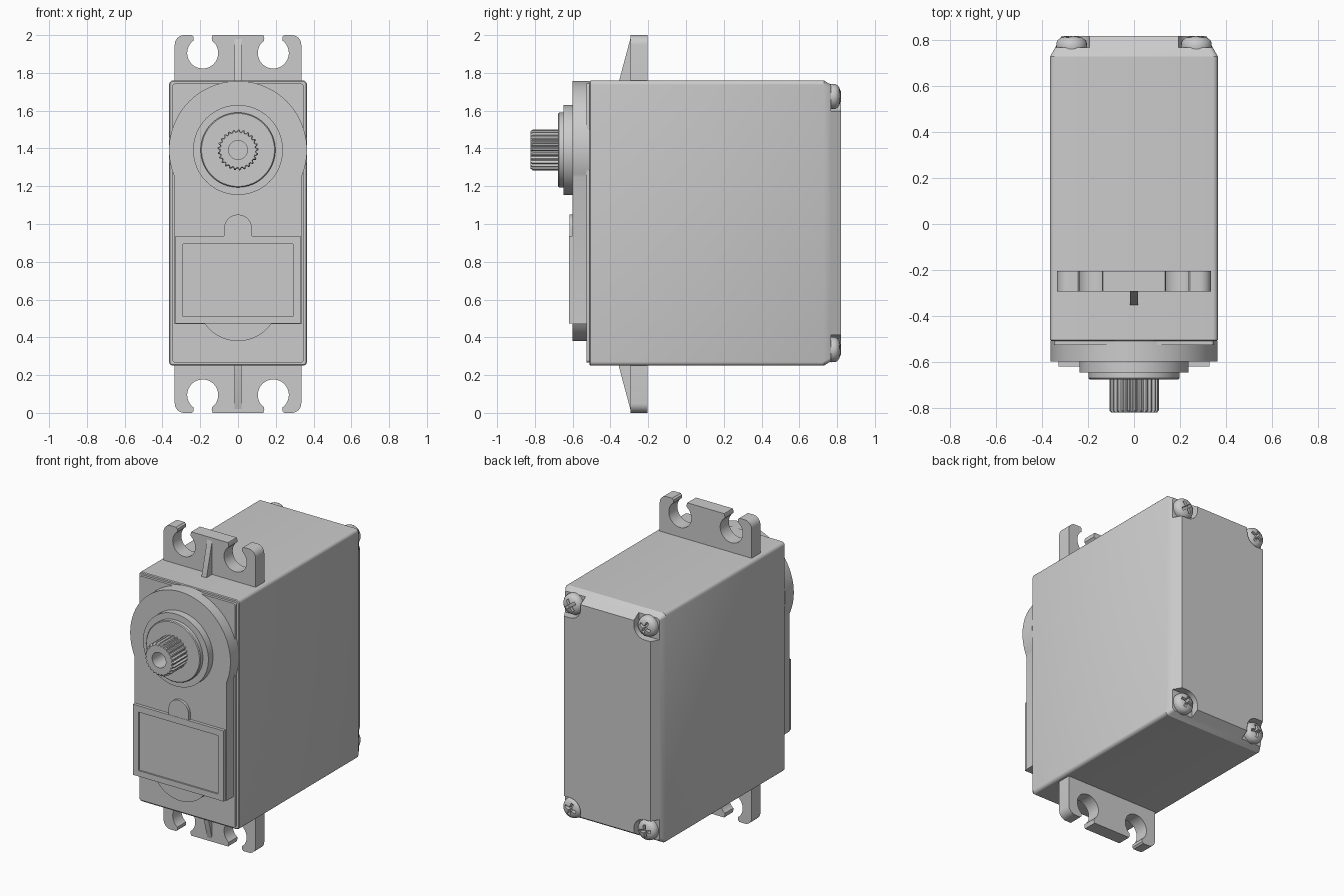
import bpy, bmesh, math
from math import cos, sin, radians, pi

if "Cube" in bpy.data.objects:
    bpy.data.objects.remove(bpy.data.objects["Cube"])

CZ = 1.005   # body centre height
SZ = 1.392   # output shaft height


def arc(cx, cz, r, a0, a1, n):
    return [(cx + r * cos(radians(a0 + (a1 - a0) * i / n)),
             cz + r * sin(radians(a0 + (a1 - a0) * i / n))) for i in range(n + 1)]


def circle(cx, cz, r, n=64):
    return arc(cx, cz, r, 0, 360, n)[:-1]


def rrect(cx, cz, hx, hz, r, n=5):
    pts = []
    for k, (sx, sz) in enumerate([(1, 1), (-1, 1), (-1, -1), (1, -1)]):
        pts += arc(cx + sx * (hx - r), cz + sz * (hz - r), r, 90 * k, 90 * k + 90, n)
    return pts


def rect(x0, x1, z0, z1):
    return [(x0, z0), (x1, z0), (x1, z1), (x0, z1)]


def loft(name, rings, smooth=30):
    """Skin a list of (y, [(x, z), ...]) rings and cap both ends."""
    bm = bmesh.new()
    loops = [[bm.verts.new((x, y, z)) for x, z in pts] for y, pts in rings]
    for a, b in zip(loops, loops[1:]):
        n = len(a)
        for i in range(n):
            j = (i + 1) % n
            bm.faces.new((a[i], a[j], b[j], b[i]))
    bm.faces.new(loops[0])
    bm.faces.new(loops[-1])
    bmesh.ops.recalc_face_normals(bm, faces=bm.faces)
    mesh = bpy.data.meshes.new(name)
    bm.to_mesh(mesh)
    bm.free()
    ob = bpy.data.objects.new(name, mesh)
    bpy.context.collection.objects.link(ob)
    finish(ob, smooth)
    return ob


def select(ob):
    bpy.ops.object.select_all(action='DESELECT')
    ob.select_set(True)
    bpy.context.view_layer.objects.active = ob


def finish(ob, angle=30):
    select(ob)
    bpy.ops.object.shade_smooth_by_angle(angle=radians(angle))


def cut(ob, cutter):
    mod = ob.modifiers.new("cut", 'BOOLEAN')
    mod.operation = 'DIFFERENCE'
    mod.solver = 'EXACT'
    mod.object = cutter
    select(ob)
    bpy.ops.object.modifier_apply(modifier=mod.name)
    bpy.data.objects.remove(cutter)


# main case with chamfered back
body = loft("case_body", [
    (-0.51, rrect(0, CZ, 0.36, 0.75, 0.018)),
    (-0.505, rrect(0, CZ, 0.365, 0.755, 0.022)),
    (0.73, rrect(0, CZ, 0.365, 0.755, 0.022)),
    (0.82, rrect(0, CZ, 0.315, 0.7, 0.015))])

# corner pockets and cross-head screws
for sx in (-1, 1):
    for sz in (-1, 1):
        x, z = sx * 0.272, CZ + sz * 0.67
        cut(body, loft("pocket_cutter", [
            (y, rrect(x + sx * 0.06, z + sz * 0.06, 0.138, 0.138, 0.078, 10))
            for y in (0.768, 0.9)]))
        screw = loft("case_screw", [(y, circle(x, z, r, 32)) for y, r in (
            (0.75, 0.064), (0.772, 0.067), (0.79, 0.066), (0.802, 0.06),
            (0.812, 0.046), (0.817, 0.028), (0.819, 0.01))])
        w, l, tilt = 0.009, 0.04, 0.4 + sx * 0.25 + sz * 0.3
        cross = [(l, -w), (l, w), (w, w), (w, l), (-w, l), (-w, w),
                 (-l, w), (-l, -w), (-w, -w), (-w, -l), (w, -l), (w, -w)]
        cross = [(x + a * cos(tilt) - b * sin(tilt), z + a * sin(tilt) + b * cos(tilt))
                 for a, b in cross]
        cut(screw, loft("cross_cutter", [(0.785, cross), (0.85, cross)]))
        finish(screw)
finish(body)

# recessed front panel
loft("front_panel", [(-0.50, rrect(0, CZ, 0.348, 0.738, 0.015)),
                     (-0.527, rrect(0, CZ, 0.348, 0.738, 0.015))])

# raised gear cover: round top, straight sides, curved foot
side = math.degrees(math.acos(0.335 / 0.365))
cover = arc(0, SZ, 0.365, -side, 180 + side, 72) + [(-0.335, 0.47)]
half = math.degrees(math.asin(0.125 / 0.215))
cover += arc(0, 0.595, 0.215, 180 + half, 360 - half, 20) + [(0.335, 0.47)]
loft("gear_cover", [(-0.51, cover), (-0.60, cover)])

# label frame with sunken field, and its tab
outer, inner = rect(-0.33, 0.33, 0.472, 0.937), rect(-0.29, 0.29, 0.51, 0.895)
loft("label_frame", [(-0.52, outer), (-0.62, outer), (-0.62, inner), (-0.61, inner)])
tab = [(0.073, 0.93)] + arc(0, 0.977, 0.073, 0, 180, 24) + [(-0.073, 0.93)]
loft("label_tab", [(-0.59, tab), (-0.618, tab)])

# stepped shaft boss
loft("shaft_boss", [(y, circle(0, SZ, r)) for y, r in (
    (-0.59, 0.238), (-0.648, 0.238), (-0.648, 0.198),
    (-0.672, 0.198), (-0.677, 0.193))])

# splined output shaft with screw hole
TEETH = 25


def spline(tip, root):
    pts = []
    for i in range(TEETH * 4):
        r = tip if i % 4 < 2 else root
        a = 2 * pi * i / (TEETH * 4)
        pts.append((r * cos(a), SZ + r * sin(a)))
    return pts


loft("output_shaft", [
    (-0.66, spline(0.108, 0.097)), (-0.812, spline(0.108, 0.097)),
    (-0.822, spline(0.1, 0.092)), (-0.822, circle(0, SZ, 0.05, TEETH * 4)),
    (-0.70, circle(0, SZ, 0.05, TEETH * 4))])

# mounting ears with open screw slots, plus stiffening ribs
ear = [(0.335, 1.73)] + arc(0.285, 1.95, 0.05, 0, 90, 8)
ear += [(0.245, 2.0), (0.235, 1.99)] + arc(0.187, 1.905, 0.082, 54, -234, 40)
ear += [(0.139, 1.985), (0.134, 2.0)]
ear += [(-x, z) for x, z in reversed(ear)]
for name, flip in (("upper", False), ("lower", True)):
    def place(pts):
        return [(x, 2 - z) if flip else (x, z) for x, z in pts]
    loft(name + "_mounting_ear", [(-0.295, place(ear)), (-0.205, place(ear))])
    loft(name + "_ear_rib", [(-0.355, place(rect(-0.018, 0.018, 1.73, 1.755))),
                             (-0.29, place(rect(-0.018, 0.018, 1.73, 1.998)))])
